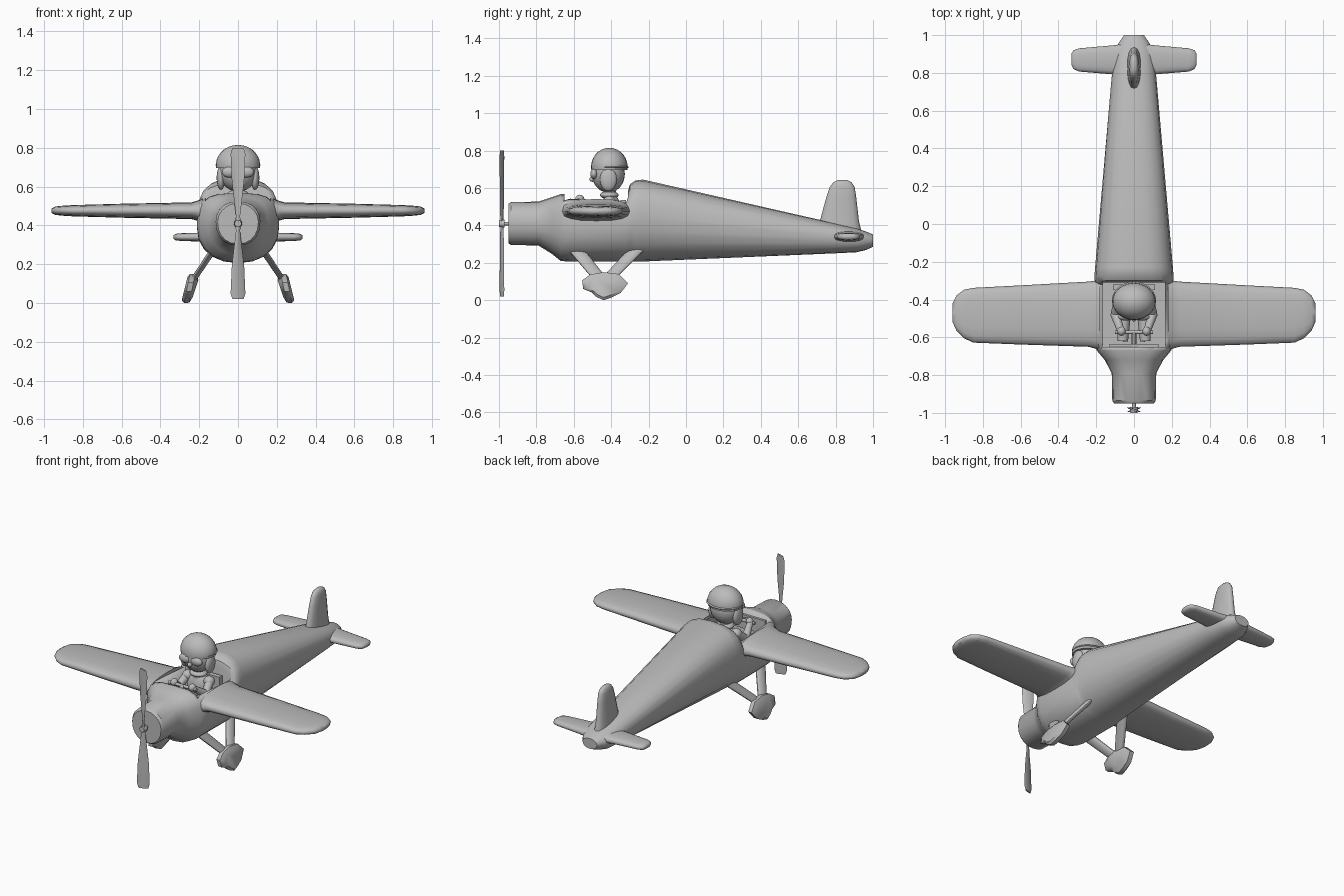
import bpy, bmesh, math
from mathutils import Vector, Matrix

if "Cube" in bpy.data.objects:
    bpy.data.objects.remove(bpy.data.objects["Cube"])

grey = bpy.data.materials.new("plain grey")
grey.diffuse_color = (0.5, 0.5, 0.5, 1)
grey.use_nodes = True
grey.node_tree.nodes["Principled BSDF"].inputs["Base Color"].default_value = grey.diffuse_color


def finish(bm, name, angle=40, mirror=False):
    bmesh.ops.recalc_face_normals(bm, faces=bm.faces)
    me = bpy.data.meshes.new(name)
    bm.to_mesh(me)
    bm.free()
    me.materials.append(grey)
    ob = bpy.data.objects.new(name, me)
    bpy.context.collection.objects.link(ob)
    bpy.ops.object.select_all(action='DESELECT')
    ob.select_set(True)
    bpy.context.view_layer.objects.active = ob
    bpy.ops.object.shade_smooth_by_angle(angle=math.radians(angle))
    if mirror:
        ob.modifiers.new("mirror", 'MIRROR').use_mirror_merge = False
    return ob


def loft(name, rings, **kw):
    """Skin a list of equal-length closed rings and cap both ends."""
    bm = bmesh.new()
    vs = [[bm.verts.new(p) for p in r] for r in rings]
    n = len(vs[0])
    for a, b in zip(vs, vs[1:]):
        for i in range(n):
            bm.faces.new((a[i], a[(i + 1) % n], b[(i + 1) % n], b[i]))
    bm.faces.new(vs[0])
    bm.faces.new(vs[-1])
    return finish(bm, name, **kw)


def ring(c, u, v, e_up=2.0, e_low=2.0, v_low=None, n=16):
    """Superellipse ring around c with half axes u and v."""
    c, u, v = Vector(c), Vector(u), Vector(v)
    low = Vector(v_low) if v_low else v
    pts = []
    for i in range(n):
        a = 2 * math.pi * i / n
        co, si = math.cos(a), math.sin(a)
        k = 2 / (e_up if si >= 0 else e_low)
        pts.append(c + u * math.copysign(abs(co) ** k, co)
                   + (v if si >= 0 else low) * math.copysign(abs(si) ** k, si))
    return pts


def tube(name, p, q, r1, r2, n=10, **kw):
    p, q = Vector(p), Vector(q)
    m = (q - p).to_track_quat('Z', 'Y').to_matrix()
    return loft(name, [ring(c, m.col[0] * r, m.col[1] * r, n=n)
                       for c, r in ((p, r1), (q, r2))], **kw)


def ball(name, c, s, cut=None, mirror=False):
    bm = bmesh.new()
    bmesh.ops.create_uvsphere(bm, u_segments=24, v_segments=14, radius=1)
    bmesh.ops.transform(bm, matrix=Matrix.Translation(c) @ Matrix.Diagonal((*s, 1)), verts=bm.verts)
    if cut is not None:
        geom = bm.verts[:] + bm.edges[:] + bm.faces[:]
        bmesh.ops.bisect_plane(bm, geom=geom, plane_co=(0, 0, cut),
                               plane_no=(0, 0, 1), clear_inner=True)
        bmesh.ops.holes_fill(bm, edges=[e for e in bm.edges if e.is_boundary])
    return finish(bm, name, mirror=mirror)


def box(name, c, s):
    bm = bmesh.new()
    bmesh.ops.create_cube(bm, size=1)
    bmesh.ops.transform(bm, matrix=Matrix.Translation(c) @ Matrix.Diagonal((*s, 1)), verts=bm.verts)
    return finish(bm, name)


# Fuselage: y, half width, top z, bottom z, upper exponent
stations = [(-0.95, 0.105, 0.515, 0.305, 2.0), (-0.935, 0.115, 0.525, 0.295, 2.1),
            (-0.79, 0.118, 0.527, 0.293, 2.2), (-0.72, 0.155, 0.55, 0.25, 2.6),
            (-0.67, 0.197, 0.567, 0.21, 3.2), (-0.62, 0.212, 0.567, 0.206, 3.6),
            (-0.32, 0.212, 0.545, 0.206, 3.6), (-0.30, 0.21, 0.62, 0.206, 2.8),
            (-0.27, 0.209, 0.64, 0.206, 2.8), (-0.23, 0.206, 0.645, 0.207, 2.7),
            (0.78, 0.118, 0.415, 0.25, 2.3), (0.91, 0.102, 0.385, 0.256, 2.2),
            (0.96, 0.08, 0.368, 0.268, 2.1), (1.0, 0.052, 0.352, 0.285, 2.0)]
rings = []
for y, w, t, b, e in stations:
    zc = b + 0.54 * (t - b)
    rings.append(ring((0, y, zc), (w, 0, 0), (0, 0, t - zc), e, 2.2, (0, 0, zc - b), n=20))
fuselage = loft("fuselage", rings, angle=35)

# Cockpit opening
cutter = box("cockpit_cutter", (0, -0.48, 0.6), (0.33, 0.34, 0.46))
cutter.hide_render = True
cutter.hide_viewport = False
cutter.display_type = 'WIRE'
hole = fuselage.modifiers.new("cockpit", 'BOOLEAN')
hole.operation, hole.object, hole.solver = 'DIFFERENCE', cutter, 'EXACT'

# Wings: x, front y, rear y, half thickness
wing = [(0.18, -0.665, -0.295, 0.065), (0.205, -0.66, -0.30, 0.053), (0.24, -0.65, -0.305, 0.043),
        (0.60, -0.638, -0.325, 0.036), (0.85, -0.628, -0.338, 0.029), (0.90, -0.605, -0.348, 0.026),
        (0.94, -0.565, -0.378, 0.022), (0.96, -0.52, -0.42, 0.012)]
loft("wings", [ring((x, (f + r) / 2, 0.476), (0, (r - f) / 2, 0), (0, 0, h), 2.6, 2.6)
               for x, f, r, h in wing], mirror=True, angle=60)

# Tailplane
tail = [(0.04, 0.785, 0.955, 0.032), (0.12, 0.793, 0.945, 0.025), (0.29, 0.807, 0.93, 0.02),
        (0.32, 0.82, 0.92, 0.017), (0.332, 0.845, 0.9, 0.01)]
loft("tailplane", [ring((x, (f + r) / 2, 0.34), (0, (r - f) / 2, 0), (0, 0, h), 2.6, 2.6)
                   for x, f, r, h in tail], mirror=True, angle=60)

# Fin
fin = [(0.34, 0.70, 0.945, 0.042), (0.42, 0.715, 0.925, 0.034), (0.55, 0.75, 0.91, 0.028),
       (0.605, 0.768, 0.902, 0.025), (0.63, 0.787, 0.885, 0.02), (0.642, 0.812, 0.862, 0.01)]
loft("fin", [ring((0, (f + r) / 2, z), (h, 0, 0), (0, (r - f) / 2, 0), 2.3, 2.3)
             for z, f, r, h in fin], angle=60)

# Propeller, twisted about its long axis
prop = [(0.02, 0.03, 20), (0.05, 0.04, 18), (0.19, 0.034, 20), (0.37, 0.014, 40), (0.41, 0.014, 0),
        (0.45, 0.014, -40), (0.63, 0.034, -20), (0.77, 0.04, -18), (0.80, 0.03, -20)]
blades = []
for z, w, deg in prop:
    a = math.radians(deg)
    blades.append(ring((0, -0.984, z), (w * math.cos(a), w * math.sin(a), 0),
                       (-0.005 * math.sin(a), 0.005 * math.cos(a), 0), n=8))
loft("propeller", blades)
tube("propeller_hub", (0, -1.0, 0.41), (0, -0.97, 0.41), 0.018, 0.022)
tube("propeller_shaft", (0, -0.98, 0.41), (0, -0.93, 0.41), 0.01, 0.01)

# Undercarriage struts and wheel fairings
for name, y in (("front_strut", -0.60), ("rear_strut", -0.25)):
    loft(name, [ring((0.12, y, 0.285), (0.02, 0, 0), (0, 0.045, 0)),
                ring((0.25, -0.44, 0.09), (0.017, 0, 0), (0, 0.038, 0))], mirror=True)
side = [(-0.555, 0.107), (-0.51, 0.138), (-0.44, 0.15), (-0.36, 0.14), (-0.31, 0.09),
        (-0.35, 0.038), (-0.40, 0.014), (-0.44, 0.0), (-0.48, 0.018), (-0.505, 0.042), (-0.55, 0.06)]
loft("wheel_fairing", [[(x + (0.08 - z) * 0.2, -0.44 + (y + 0.44) * s, 0.075 + (z - 0.075) * s)
                        for y, z in side]
                       for x, s in ((0.218, 0.6), (0.235, 0.97), (0.262, 1.0), (0.274, 0.8))],
     mirror=True, angle=50)

# Pilot head: face, helmet cap with brim, goggles, ear flaps
ball("face", (0, -0.415, 0.675), (0.098, 0.088, 0.1))
ball("helmet", (0, -0.41, 0.712), (0.114, 0.098, 0.103), cut=0.695)
ball("helmet_rim", (0, -0.405, 0.712), (0.117, 0.1, 0.014))
ball("ear_flap", (0.088, -0.415, 0.645), (0.022, 0.045, 0.062), mirror=True)
ball("goggles", (0.043, -0.492, 0.675), (0.04, 0.02, 0.028), mirror=True)
ball("nose", (0, -0.5, 0.647), (0.014, 0.016, 0.014))

# Pilot body, arms and legs
tube("neck", (0, -0.405, 0.52), (0, -0.41, 0.61), 0.04, 0.032)
ball("scarf", (0, -0.41, 0.562), (0.055, 0.05, 0.022))
ball("torso", (0, -0.4, 0.47), (0.085, 0.055, 0.1))
ball("shoulder", (0.078, -0.41, 0.525), (0.034, 0.034, 0.032), mirror=True)
tube("upper_arm", (0.08, -0.41, 0.525), (0.1, -0.48, 0.47), 0.028, 0.024, mirror=True)
tube("forearm", (0.1, -0.475, 0.47), (0.07, -0.565, 0.535), 0.026, 0.019, mirror=True)
ball("hand", (0.066, -0.568, 0.54), (0.022, 0.024, 0.024), mirror=True)
tube("leg", (0.045, -0.4, 0.41), (0.06, -0.62, 0.415), 0.038, 0.028, mirror=True)

# Cockpit fittings
tube("control_bar", (-0.1, -0.573, 0.535), (0.1, -0.573, 0.535), 0.01, 0.01)
tube("control_column", (0, -0.573, 0.535), (0, -0.66, 0.5), 0.012, 0.012)
box("instrument_panel", (0, -0.645, 0.49), (0.26, 0.02, 0.09))
box("seat_back", (0, -0.335, 0.46), (0.22, 0.03, 0.15))
